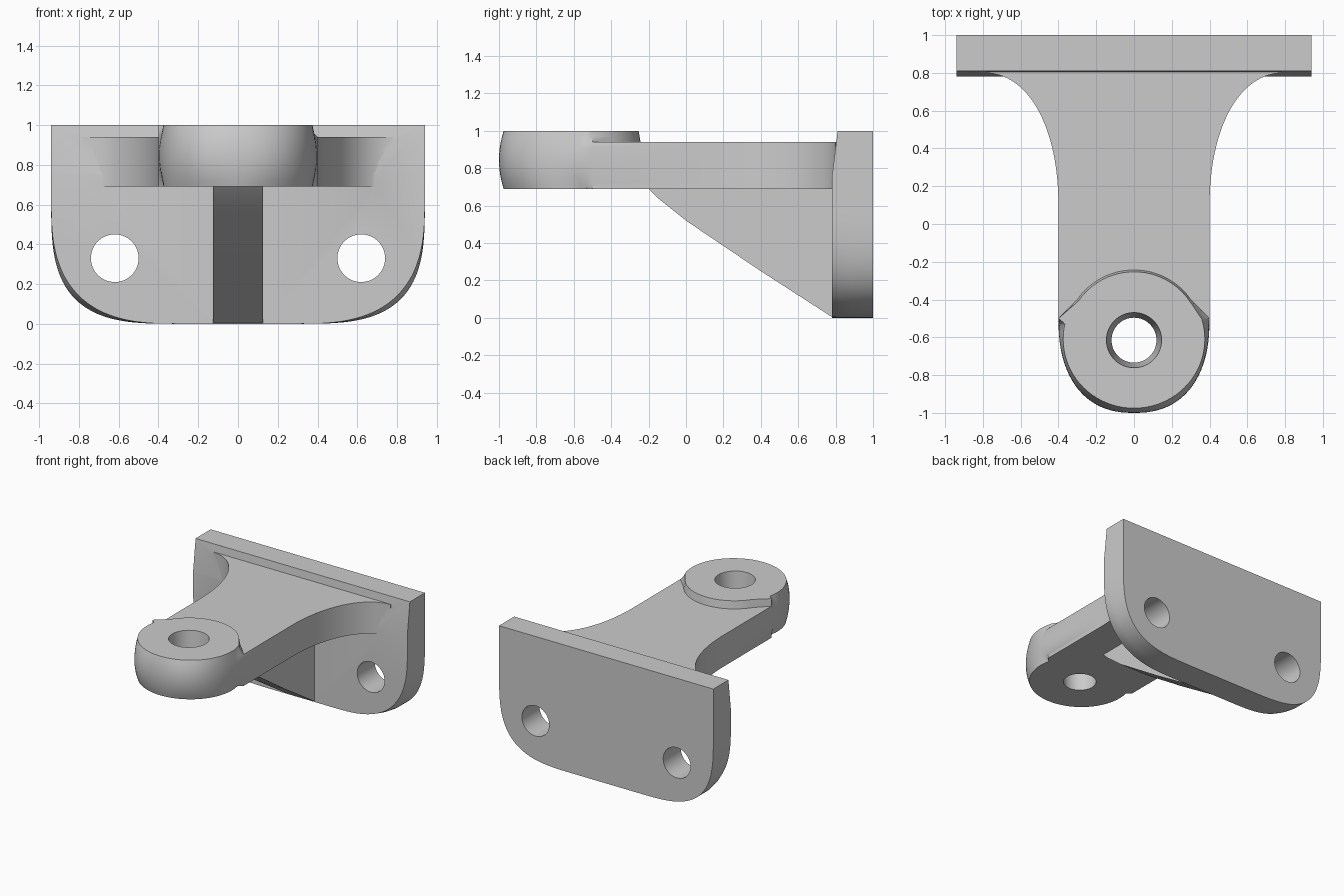
import bpy, bmesh, math
from mathutils import Vector

if "Cube" in bpy.data.objects:
    bpy.data.objects.remove(bpy.data.objects["Cube"])


def spow(v, p):
    return math.copysign(abs(v) ** p, v)


def loft(name, rings, cut=None):
    """Skin matching rings, cap both ends, optionally slice by a plane."""
    bm = bmesh.new()
    vs = [[bm.verts.new(p) for p in r] for r in rings]
    n = len(vs[0])
    for a, b in zip(vs, vs[1:]):
        for i in range(n):
            j = (i + 1) % n
            bm.faces.new((a[i], a[j], b[j], b[i]))
    bm.faces.new(vs[0])
    bm.faces.new(vs[-1])
    if cut:
        res = bmesh.ops.bisect_plane(bm, geom=bm.verts[:] + bm.edges[:] + bm.faces[:],
                                     plane_co=cut[0], plane_no=cut[1], clear_outer=True)
        edges = [e for e in res['geom_cut'] if isinstance(e, bmesh.types.BMEdge)]
        edges += [e for e in bm.edges if e.is_boundary and e not in edges]
        bmesh.ops.edgeloop_fill(bm, edges=edges)
    bmesh.ops.recalc_face_normals(bm, faces=bm.faces[:])
    me = bpy.data.meshes.new(name)
    bm.to_mesh(me)
    bm.free()
    ob = bpy.data.objects.new(name, me)
    bpy.context.collection.objects.link(ob)
    return ob


def combine(target, other, op):
    m = target.modifiers.new(op, 'BOOLEAN')
    m.operation, m.object, m.solver = op, other, 'EXACT'
    bpy.context.view_layer.objects.active = target
    bpy.ops.object.modifier_apply(modifier=m.name)
    bpy.data.objects.remove(other)


def cutter(loc, r1, r2, depth, rot=(0, 0, 0)):
    bpy.ops.mesh.primitive_cone_add(vertices=64, radius1=r1, radius2=r2,
                                    depth=depth, location=loc, rotation=rot)
    ob = bpy.context.object
    ob.hide_render = True
    return ob


# Rounded nose of the arm, bulging at mid height
def nose(z, round_right=False):
    b = max(0, 1 - ((z - 0.845) / 0.155) ** 2)
    pts, N = [], 48
    for i in range(N + 1):
        t = math.pi + math.pi * i / N
        px = 0.4 * spow(math.cos(t), 2 / 2.35)
        py = -0.5 + 0.5 * spow(math.sin(t), 2 / 2.35)
        u = math.pi - 0.3 + (math.pi + 0.6) * i / N
        cx, cy = 0.375 * math.cos(u), -0.61 + 0.365 * math.sin(u)
        if i == 0 or (i == N and not round_right):
            x, y = px, -0.5
        else:
            x, y = cx + (px - cx) * b, cy + (py - cy) * b
        pts.append((x, y, z))
    return pts


# Arm with flared root
def flare():
    p = [Vector(q) for q in ((0.4, 0.1), (0.4, 0.5), (0.55, 0.79), (0.78, 0.8))]
    out = []
    for i in range(25):
        t = i / 24
        s = 1 - t
        out.append(p[0] * s**3 + p[1] * 3*s*s*t + p[2] * 3*s*t*t + p[3] * t**3)
    return out + [Vector((0.78, 0.9))]


side = flare()
arm_rings = []
for i in range(9):
    z = 0.69 + 0.25 * i / 8
    arm_rings.append(nose(z) + [(q.x, q.y, z) for q in side]
                     + [(-q.x, q.y, z) for q in reversed(side)])
arm = loft("arm", arm_rings)


# Raised pad around the pin hole
def pad_ring(z, r):
    back = []
    for i in range(25):
        a = 0.6 + (math.pi - 1.2) * i / 24
        back.append((r * math.cos(a), -0.61 + r * math.sin(a), z))
    return nose(z, z > 0.95) + back


pad = loft("pad", [pad_ring(0.94, 0.367), pad_ring(0.97, 0.362), pad_ring(1.0, 0.357)])


# Mounting plate with rounded lower corners and slightly sloped upper front
def plate_ring(y, n, grow):
    half = [(0.94, 1.0)]
    for i in range(33):
        t = math.pi / 2 * i / 32
        half.append((0.3 + (0.64 - grow) * math.cos(t) ** (2 / n) + grow * math.cos(t),
                     0.62 - 0.62 * math.sin(t) ** (2 / n)))
    return [(x, y, z) for x, z in half] + [(-x, y, z) for x, z in reversed(half)]


plate = loft("bracket", [plate_ring(0.78, 2.75, 0), plate_ring(0.82, 3.0, 0),
                         plate_ring(0.88, 3.2, 0), plate_ring(1.0, 3.2, 0)],
             cut=((0, 0.781, 0.76), (0, -0.24, 0.03)))

# Triangular rib under the arm
rib_profile = [(-0.2, 0.69), (-0.15, 0.64), (0, 0.52), (0.4, 0.25), (0.78, 0.005),
               (0.9, 0.005), (0.9, 0.8), (-0.2, 0.8)]
rib = loft("rib", [[(x, y, z) for y, z in rib_profile] for x in (-0.125, 0.125)])

# Join the parts and drill the holes
combine(arm, pad, 'UNION')
combine(plate, arm, 'UNION')
combine(plate, rib, 'UNION')
combine(plate, cutter((0, -0.615, 0.845), 0.115, 0.15, 0.4), 'DIFFERENCE')
for sx in (-1, 1):
    combine(plate, cutter((sx * 0.62, 0.9, 0.33), 0.12, 0.12, 0.5,
                          (math.pi / 2, 0, 0)), 'DIFFERENCE')

bpy.ops.object.select_all(action='DESELECT')
plate.select_set(True)
bpy.context.view_layer.objects.active = plate
bpy.ops.object.shade_smooth_by_angle(angle=math.radians(30))
